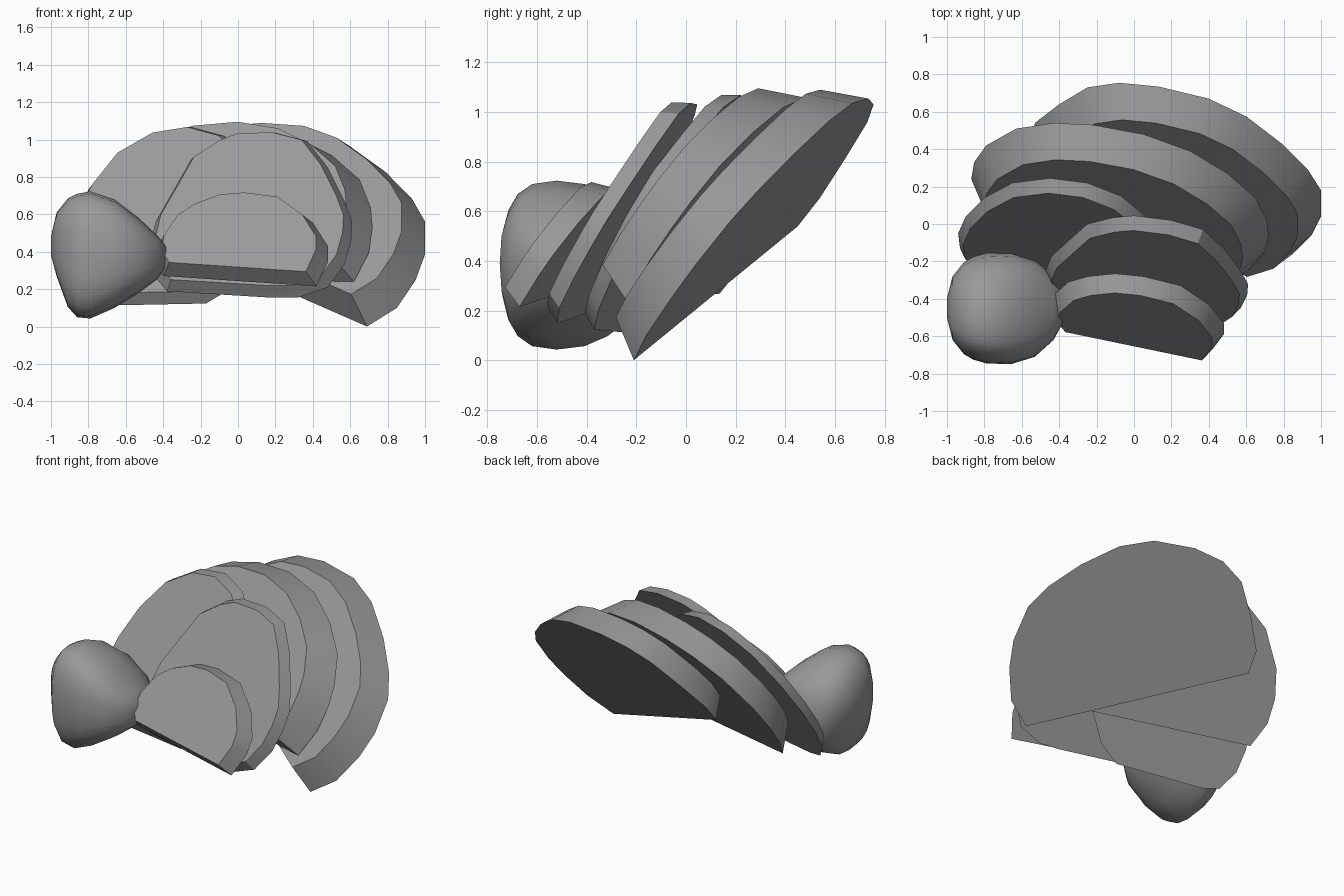
import bpy, bmesh, math
from mathutils import Vector

if "Cube" in bpy.data.objects:
    bpy.data.objects.remove(bpy.data.objects["Cube"])

grey = bpy.data.materials.new("dark_grey")
grey.diffuse_color = (.32, .32, .32, 1)
grey.use_nodes = True
grey.node_tree.nodes["Principled BSDF"].inputs["Base Color"].default_value = grey.diffuse_color


def finish(name, bm, angle):
    bmesh.ops.recalc_face_normals(bm, faces=bm.faces)
    mesh = bpy.data.meshes.new(name)
    bm.to_mesh(mesh)
    bm.free()
    mesh.materials.append(grey)
    ob = bpy.data.objects.new(name, mesh)
    bpy.context.collection.objects.link(ob)
    bpy.ops.object.select_all(action='DESELECT')
    ob.select_set(True)
    bpy.context.view_layer.objects.active = ob
    bpy.ops.object.shade_smooth_by_angle(angle=math.radians(angle))
    return ob


def bridge(bm, a, b):
    n = len(a)
    for i in range(n):
        j = (i + 1) % n
        bm.faces.new((a[i], a[j], b[j], b[i]))


def slice_part(name, outline, plane, thick, shrink):
    """D-shaped slab: plan outline laid on z = a*x + b*y + c, front face smaller."""
    a, b, c = plane
    n = Vector((-a, -b, 1)).normalized()
    pts = [Vector((x, y, a * x + b * y + c)) for x, y in outline]
    xs, ys = [p.x for p in pts], [p.y for p in pts]
    cx, cy = (min(xs) + max(xs)) / 2, (min(ys) + max(ys)) / 2
    mid = Vector((cx, cy, a * cx + b * cy + c))
    bm = bmesh.new()
    back = [bm.verts.new(p) for p in pts]
    front = [bm.verts.new(mid + (p - mid) * shrink + n * thick) for p in pts]
    bm.faces.new(back)
    bm.faces.new(front)
    bridge(bm, back, front)
    return finish(name, bm, 32)


# Fanned slices, from the rear one to the small front one
slice_part("rear_slice",
           [(.69, -.21), (.85, -.16), (.95, -.06), (1, .04), (1, .18), (.93, .29),
            (.79, .43), (.6, .575), (.4, .67), (.13, .735), (-.08, .755), (-.25, .73),
            (-.4, .64), (-.53, .54), (-.54, .45)],
           (.234, 1.253, .102), .175, .87)
slice_part("second_slice",
           [(.62, -.24), (.7, -.15), (.72, -.06), (.71, .02), (.65, .14), (.5, .27),
            (.3, .39), (.05, .48), (-.22, .53), (-.43, .54), (-.63, .51),
            (-.79, .42), (-.855, .33), (-.87, .24), (-.82, .135)],
           (.348, 1.41, .363), .183, .87)
slice_part("left_slice",
           [(-.17, -.37), (-.03, -.35), (.1, -.28), (.19, -.19), (.18, -.08), (.04, .06),
            (-.07, .15), (-.25, .22), (-.45, .245), (-.65, .22), (-.8, .14),
            (-.9, .04), (-.94, -.05), (-.93, -.13), (-.86, -.21), (-.76, -.245)],
           (.37, 1.65, .797), .07, .93)
slice_part("middle_slice",
           [(.18, -.5), (.32, -.52), (.48, -.51), (.57, -.45), (.605, -.38), (.61, -.32),
            (.57, -.25), (.48, -.13), (.37, -.03), (.2, .02), (0, .045), (-.11, .035),
            (-.25, 0), (-.44, -.17), (-.47, -.24), (-.46, -.33), (-.38, -.4)],
           (.24, 1.685, .954), .07, .93)
slice_part("front_slice",
           [(.42, -.67), (.48, -.59), (.48, -.53), (.4, -.43), (.25, -.33), (.05, -.28),
            (-.1, -.265), (-.25, -.28), (-.35, -.31), (-.43, -.38), (-.45, -.44),
            (-.4, -.5)],
           (.231, 1.44, 1.083), .1, .89)

# Egg-shaped side piece: squarish oval sections (x, half width, half height, centre z)
sections = [(-1, .05, .05, .43), (-.97, .17, .17, .44), (-.91, .245, .29, .395),
            (-.86, .275, .33, .38), (-.79, .295, .34, .383), (-.66, .3, .29, .39),
            (-.53, .26, .2, .38), (-.43, .17, .115, .37), (-.375, .07, .045, .375)]


def soft(v):
    return math.copysign(abs(v) ** .82, v)


bm = bmesh.new()
rings = []
for x, ry, rz, cz in sections:
    ring = []
    for i in range(20):
        c, s = math.cos(i * math.pi / 10), math.sin(i * math.pi / 10)
        # top and bottom lean a little to the front
        y = -.45 + ry * (soft(c) - .24 * s * s * (1 + .35 * c))
        ring.append(bm.verts.new((x, y, cz + rz * soft(s))))
    rings.append(ring)
for a, b in zip(rings, rings[1:]):
    bridge(bm, a, b)
bm.faces.new(rings[0])
bm.faces.new(rings[-1])
finish("egg_piece", bm, 80)
